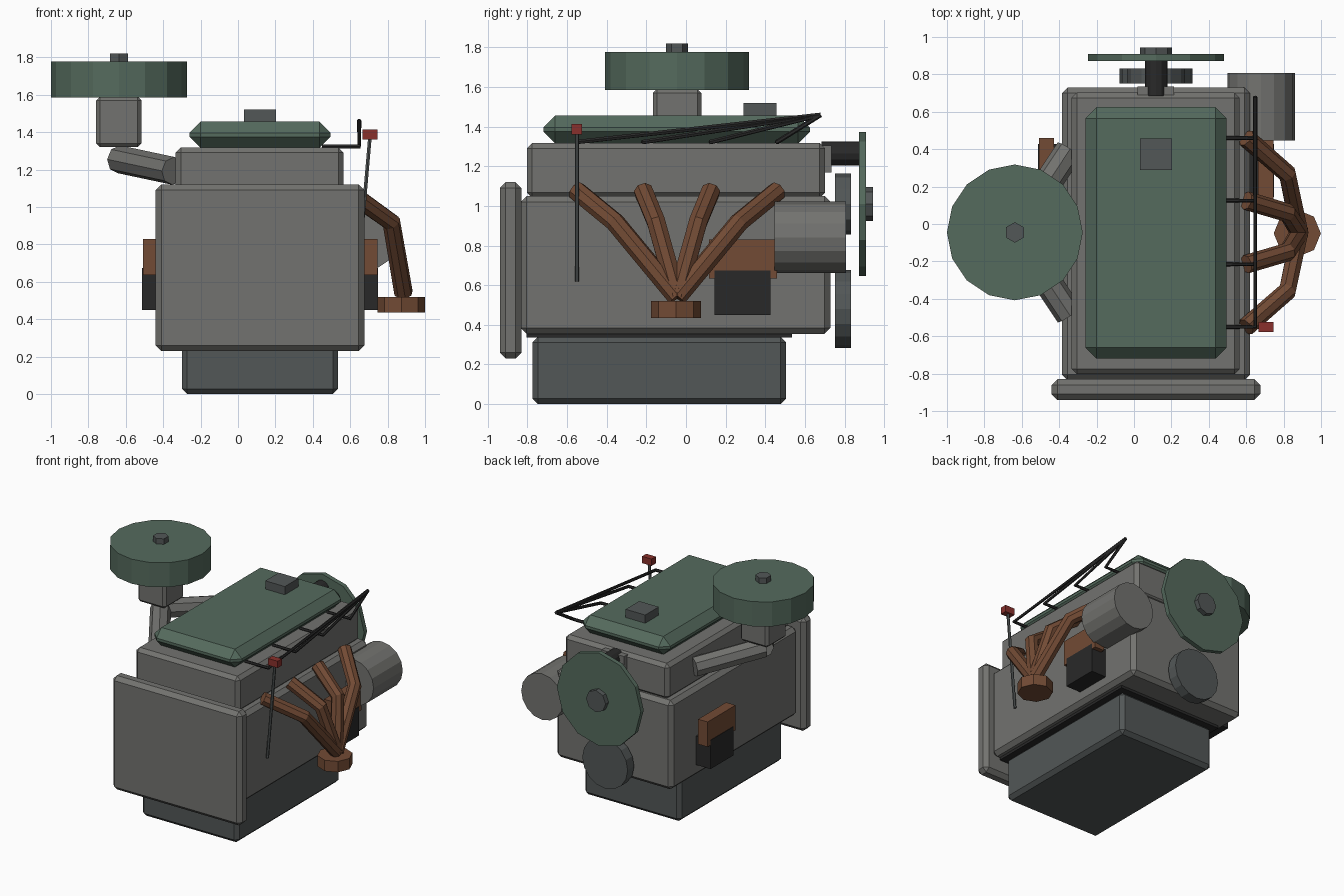
import bpy, bmesh, math
from mathutils import Matrix, Vector

if "Cube" in bpy.data.objects:
    bpy.data.objects.remove(bpy.data.objects["Cube"])


def material(name, rgb):
    m = bpy.data.materials.new(name)
    m.diffuse_color = (*rgb, 1)
    m.use_nodes = True
    m.node_tree.nodes["Principled BSDF"].inputs["Base Color"].default_value = m.diffuse_color
    return m


GREY = material("cast_grey", (0.17, 0.17, 0.16))
STEEL = material("dark_steel", (0.085, 0.095, 0.095))
GREEN = material("green_paint", (0.09, 0.145, 0.11))
RUST = material("rust_brown", (0.17, 0.07, 0.035))
BLACK = material("black_rubber", (0.022, 0.022, 0.022))
RED = material("red_plastic", (0.25, 0.03, 0.025))


def add(name, mesh, mat):
    mesh.materials.clear()
    mesh.materials.append(mat)
    ob = bpy.data.objects.new(name, mesh)
    bpy.context.collection.objects.link(ob)
    return ob


def box(name, x, y, z, mat, bevel=0.0):
    """Box from (min, max) ranges with chamfered edges."""
    bm = bmesh.new()
    bmesh.ops.create_cube(bm, size=1)
    size = Vector((x[1] - x[0], y[1] - y[0], z[1] - z[0]))
    mid = Vector((sum(x), sum(y), sum(z))) / 2
    for v in bm.verts:
        v.co = Vector(a * b for a, b in zip(v.co, size)) + mid
    if bevel:
        bmesh.ops.bevel(bm, geom=bm.edges[:], offset=bevel, segments=1,
                        affect='EDGES', profile=0.5)
    me = bpy.data.meshes.new(name)
    bm.to_mesh(me)
    bm.free()
    return add(name, me, mat)


def disc(name, centre, r, span, sides, mat, axis='Z'):
    """Faceted cylinder; span is its range along the axis."""
    bm = bmesh.new()
    bmesh.ops.create_cone(bm, cap_ends=True, segments=sides, radius1=r,
                          radius2=r, depth=span[1] - span[0])
    mid = sum(span) / 2
    if axis == 'Y':
        m = Matrix.Translation((centre[0], mid, centre[1])) @ Matrix.Rotation(math.pi / 2, 4, 'X')
    else:
        m = Matrix.Translation((centre[0], centre[1], mid))
    bm.transform(m)
    me = bpy.data.meshes.new(name)
    bm.to_mesh(me)
    bm.free()
    return add(name, me, mat)


def tube(name, pts, r, mat, res=2):
    """Faceted tube along straight segments."""
    cu = bpy.data.curves.new(name + "_path", 'CURVE')
    cu.dimensions = '3D'
    cu.bevel_depth = r
    cu.bevel_resolution = res
    cu.use_fill_caps = True
    sp = cu.splines.new('POLY')
    sp.points.add(len(pts) - 1)
    for p, co in zip(sp.points, pts):
        p.co = (*co, 1)
    tmp = bpy.data.objects.new(name + "_path", cu)
    bpy.context.collection.objects.link(tmp)
    bpy.context.view_layer.update()
    dg = bpy.context.evaluated_depsgraph_get()
    me = bpy.data.meshes.new_from_object(tmp.evaluated_get(dg))
    bpy.data.objects.remove(tmp)
    for p in me.polygons:
        p.use_smooth = False
    return add(name, me, mat)


CX = 0.118   # engine centre line

# Block, pan, head and cover
box("oil_pan", (-0.30, 0.535), (-0.775, 0.505), (0, 0.34), STEEL, 0.028)
box("pan_gasket", (-0.33, 0.565), (-0.805, 0.535), (0.335, 0.365), BLACK)
box("engine_block", (-0.385, 0.62), (-0.835, 0.73), (0.355, 1.05), GREY, 0.03)
box("bell_plate", (-0.44, 0.675), (-0.94, -0.83), (0.23, 1.12), GREY, 0.03)
box("cylinder_head", (-0.333, 0.565), (-0.803, 0.702), (1.04, 1.317), GREY, 0.027)
box("valve_cover", (-0.26, 0.495), (-0.72, 0.625), (1.315, 1.456), GREEN, 0.06)
box("oil_cap", (0.033, 0.202), (0.29, 0.457), (1.44, 1.52), STEEL)

# Air cleaner and carburettor
AX, AY = -0.637, -0.045
disc("air_cleaner", (AX, AY), 0.363, (1.585, 1.777), 16, GREEN)
disc("wing_nut", (AX, AY), 0.055, (1.76, 1.82), 6, STEEL)
box("carburettor", (-0.758, -0.516), (AY - 0.122, AY + 0.122), (1.32, 1.59), GREY, 0.02)
for side, s in (("rear", 1), ("front", -1)):
    tube("intake_runner_" + side,
         [(AX, AY, 1.255), (-0.345, AY + s * 0.44, 1.193)], 0.075, GREY)

# Fan, pulleys and water outlet
disc("fan", (CX, 1.01), 0.363, (0.872, 0.908), 12, GREEN, 'Y')
disc("fan_hub", (CX, 1.01), 0.085, (0.90, 0.945), 8, STEEL, 'Y')
disc("water_pump_pulley", (CX, 1.01), 0.155, (0.752, 0.832), 12, STEEL, 'Y')
disc("crank_pulley", (CX, 0.48), 0.196, (0.752, 0.832), 16, STEEL, 'Y')
box("outlet_flange", (0.02, 0.215), (0.69, 0.735), (1.17, 1.305), GREY)
disc("water_outlet", (CX, 1.265), 0.06, (0.685, 0.875), 12, BLACK, 'Y')

# Alternator
disc("alternator", (0.68, 0.842), 0.18, (0.447, 0.807), 16, GREY, 'Y')

# Engine mounts, mirrored about the centre line
for side, s in (("right", 1), ("left", -1)):
    def span(a, b):
        return tuple(sorted((CX + s * a, CX + s * b)))
    box("mount_pad_" + side, span(0.48, 0.63), (0.145, 0.427), (0.45, 0.675), BLACK)
    box("mount_bracket_" + side, span(0.545, 0.627), (0.115, 0.46), (0.635, 0.83), RUST)

# Exhaust manifold and spark leads, one per cylinder
for i, dy in enumerate((-0.505, -0.17, 0.17, 0.505)):
    tube(f"exhaust_pipe_{i + 1}",
         [(0.60, AY + dy, 1.075), (0.82, AY + dy * 0.62, 0.918), (0.885, AY, 0.54)],
         0.05, RUST)
    tube(f"spark_lead_{i + 1}",
         [(0.45, AY + dy, 1.323), (0.648, AY + dy, 1.323), (0.648, 0.68, 1.46)],
         0.012, BLACK, 1)
disc("exhaust_collector", (0.873, AY - 0.005), 0.126, (0.435, 0.52), 8, RUST)

# Dipstick
tube("dipstick", [(0.64, -0.55, 0.62), (0.705, -0.55, 1.37)], 0.011, STEEL, 1)
box("dipstick_handle", (0.665, 0.747), (-0.577, -0.525), (1.36, 1.413), RED)
